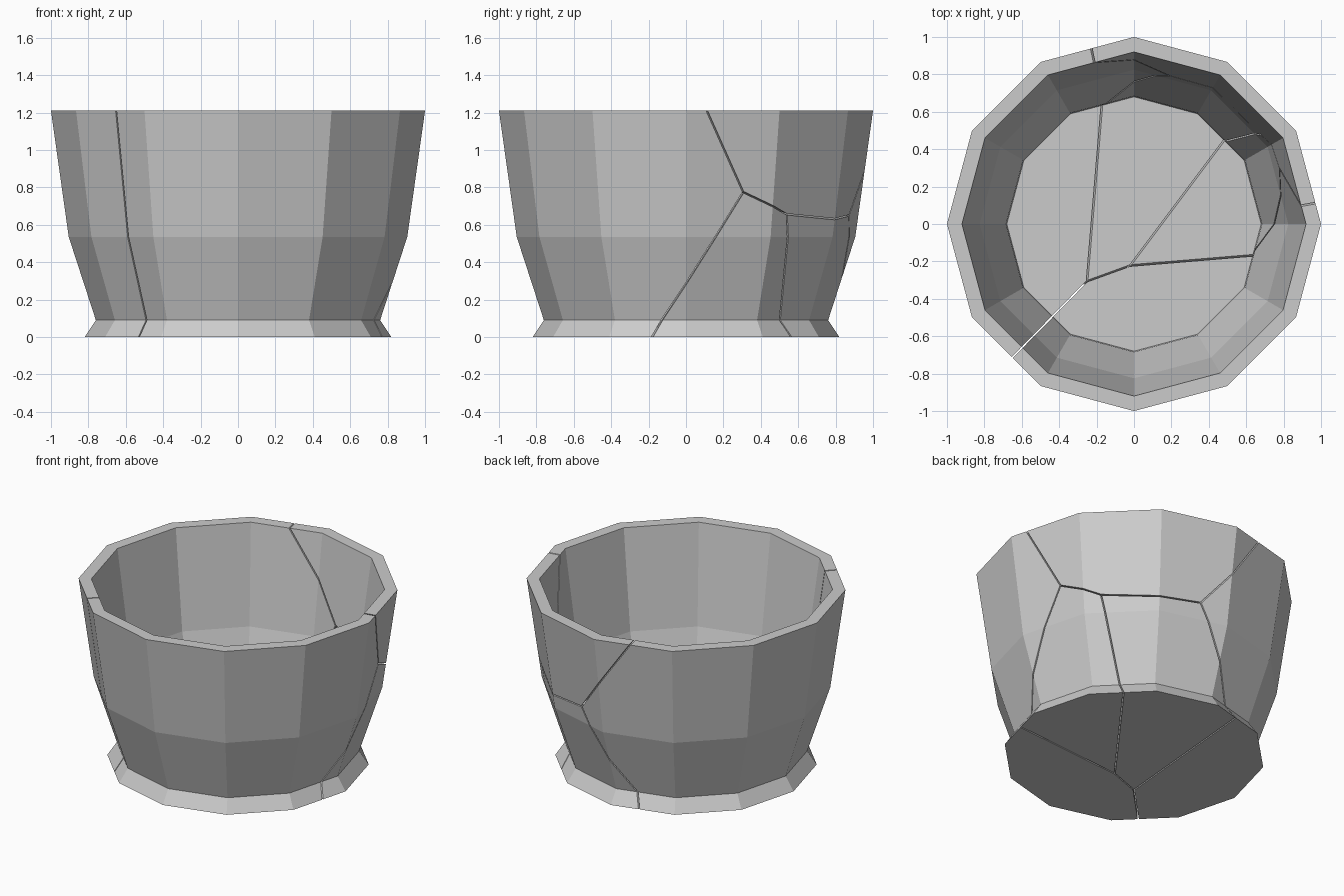
import bpy, bmesh, math
from mathutils import Vector

if "Cube" in bpy.data.objects:
    bpy.data.objects.remove(bpy.data.objects["Cube"])

SIDES = 12
GAP = 0.004

# wall profile (radius, height): outside from the foot up, then inside down to the floor
PROFILE = [(0.82, 0), (0.76, 0.09), (0.905, 0.535), (1.0, 1.21),
           (0.92, 1.21), (0.825, 0.535), (0.685, 0.09), (0.68, 0.04)]

# each shard is the region where its linear field (x, y, z, constant) is the largest
SHARDS = {
    "left_shard": (-1.393, 1.366, 0, 0.068),
    "lower_back_shard": (-0.467, 1.288, -0.514, 0.297),
    "lower_right_shard": (-0.083, 1.0, -0.62, 0.245),
    "front_shard": (0, 0, 0, 0),
    "upper_back_shard": (-0.288, 1.6, 0.79, -0.855),
}


def make_pot():
    """Twelve-sided hollow pot as a closed solid."""
    bm = bmesh.new()
    rings = []
    for r, z in PROFILE:
        angles = [2 * math.pi * i / SIDES for i in range(SIDES)]
        rings.append([bm.verts.new((r * math.cos(a), r * math.sin(a), z)) for a in angles])
    for low, high in zip(rings, rings[1:]):
        for i in range(SIDES):
            j = (i + 1) % SIDES
            bm.faces.new((low[i], low[j], high[j], high[i]))
    bm.faces.new(rings[0][::-1])
    bm.faces.new(rings[-1])
    bmesh.ops.recalc_face_normals(bm, faces=bm.faces[:])
    return bm


def cut(bm, normal, offset):
    """Keep the side where normal . p + offset >= GAP and cap the break."""
    length = normal.length
    n = normal / length
    point = n * (GAP - offset / length)
    geom = bm.verts[:] + bm.edges[:] + bm.faces[:]
    bmesh.ops.bisect_plane(bm, geom=geom, dist=1e-6, plane_co=point,
                           plane_no=-n, clear_outer=True)
    rim = [e for e in bm.edges if e.is_boundary]
    if rim:
        bmesh.ops.triangle_fill(bm, edges=rim, use_beauty=True, normal=-n)


# broken pot pieces, sitting together with hairline cracks
for name, field in SHARDS.items():
    bm = make_pot()
    for other_name, other in SHARDS.items():
        if other_name != name:
            d = [a - b for a, b in zip(field, other)]
            cut(bm, Vector(d[:3]), d[3])
    bmesh.ops.recalc_face_normals(bm, faces=bm.faces[:])
    mesh = bpy.data.meshes.new(name)
    bm.to_mesh(mesh)
    bm.free()
    bpy.context.collection.objects.link(bpy.data.objects.new(name, mesh))
